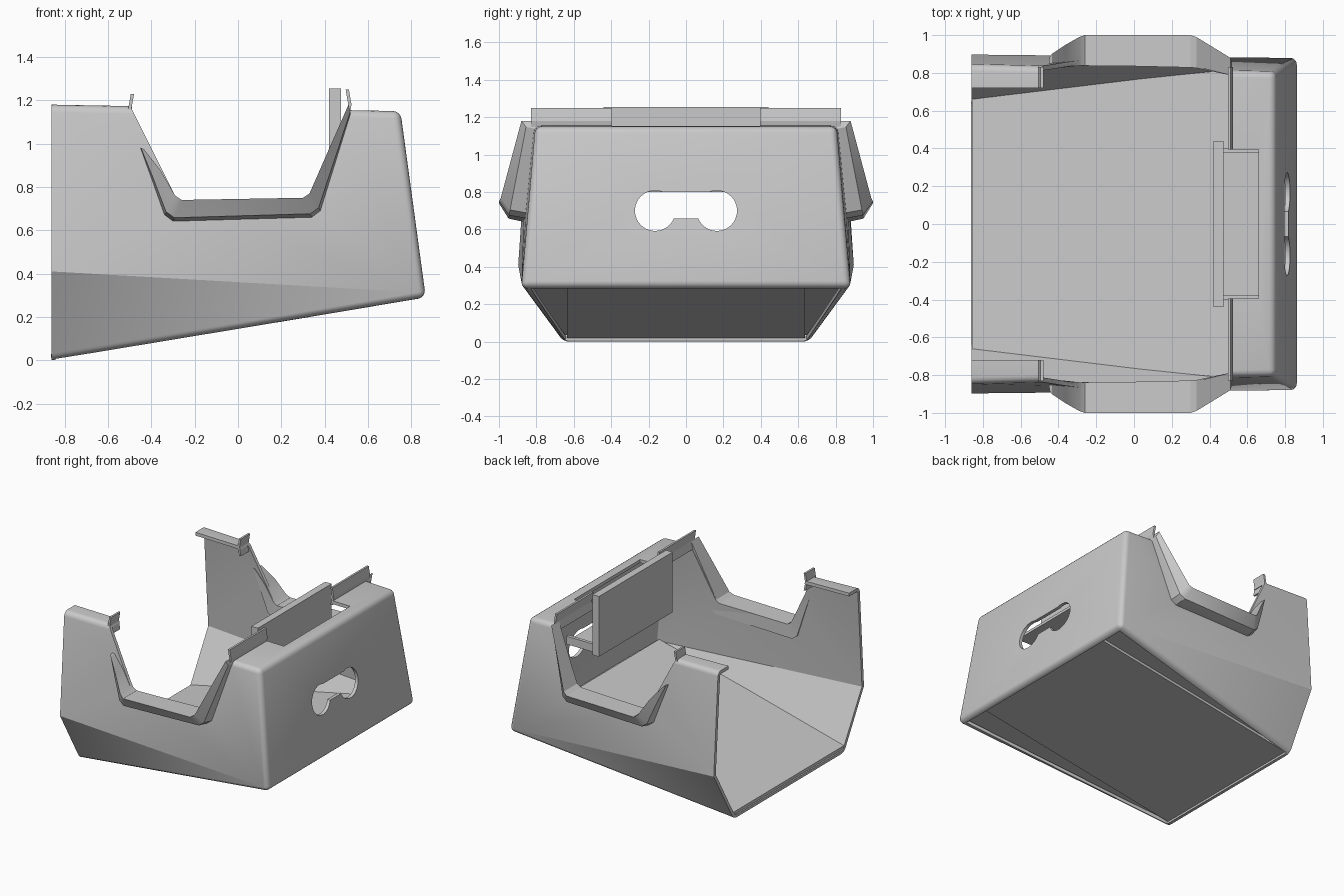
import bpy, bmesh
from math import sin, cos, radians

if "Cube" in bpy.data.objects:
    bpy.data.objects.remove(bpy.data.objects["Cube"])

grey = bpy.data.materials.new("plain_grey")
grey.use_nodes = True
COLOR = (0.59, 0.59, 0.59, 1)
grey.diffuse_color = COLOR
grey.node_tree.nodes["Principled BSDF"].inputs["Base Color"].default_value = COLOR
SIDES = (("left", 1), ("right", -1))


def finish(name, bm):
    bmesh.ops.recalc_face_normals(bm, faces=bm.faces)
    mesh = bpy.data.meshes.new(name)
    bm.to_mesh(mesh)
    bm.free()
    mesh.materials.append(grey)
    ob = bpy.data.objects.new(name, mesh)
    bpy.context.collection.objects.link(ob)
    return ob


def activate(ob):
    bpy.ops.object.select_all(action="DESELECT")
    ob.select_set(True)
    bpy.context.view_layer.objects.active = ob


def loft(name, rings):
    """Closed solid through matching rings of points."""
    bm = bmesh.new()
    rows = [[bm.verts.new(p) for p in ring] for ring in rings]
    for a, b in zip(rows, rows[1:]):
        for i in range(len(a)):
            j = (i + 1) % len(a)
            bm.faces.new((a[i], a[j], b[j], b[i]))
    bm.faces.new(rows[0])
    bm.faces.new(rows[-1])
    return finish(name, bm)


def box(name, x, y, z):
    return loft(name, [[(u, y[0], z[0]), (u, y[1], z[0]), (u, y[1], z[1]), (u, y[0], z[1])]
                       for u in x])


def slab(name, x, half_widths, heights):
    """Trapezoid plate parallel to the sloping bottom, at heights above it."""
    a, b = half_widths
    plan = [(x[0], -a), (x[1], -b), (x[1], b), (x[0], a)]
    return loft(name, [[(u, v, 0.168 * (u + 0.86) + h) for u, v in plan] for h in heights])


def cut(target, cutter):
    cutter.hide_render = True
    mod = target.modifiers.new("cut", "BOOLEAN")
    mod.operation = "DIFFERENCE"
    mod.solver = "EXACT"
    mod.object = cutter
    activate(target)
    bpy.ops.object.modifier_apply(modifier=mod.name)
    bpy.data.objects.remove(cutter)


# Tapered outer shell, open at the left end
bm = bmesh.new()
half = {"top": (-0.86, 0.845, 1.18), "mid": (-0.86, 0.897, 0.41), "low": (-0.86, 0.66, 0),
        "end_top": (0.75, 0.805, 1.15), "end_low": (0.867, 0.88, 0.29)}
L = {k: bm.verts.new(p) for k, p in half.items()}
R = {k: bm.verts.new((p[0], -p[1], p[2])) for k, p in half.items()}
for s in (L, R):
    bm.faces.new((s["top"], s["mid"], s["end_low"], s["end_top"]))
    bm.faces.new((s["mid"], s["low"], s["end_low"]))
for a, b in (("top", "end_top"), ("end_top", "end_low"), ("end_low", "low")):
    bm.faces.new((L[a], L[b], R[b], R[a]))
bmesh.ops.recalc_face_normals(bm, faces=bm.faces)
rounded = [e for e in bm.edges if not e.is_boundary
           and not (L["mid"] in e.verts or R["mid"] in e.verts)]
bmesh.ops.bevel(bm, geom=rounded, offset=0.035, segments=4, profile=0.5, affect="EDGES")
shell = finish("shell", bm)
activate(shell)
wall = shell.modifiers.new("wall", "SOLIDIFY")
wall.thickness = 0.025
wall.offset = -1
bpy.ops.object.modifier_apply(modifier="wall")

# Open top and the channel across both side walls
cut(shell, box("top_cutter", (-1.0, -0.3), (-0.72, 0.72), (0.9, 1.4)))
channel = [(-0.5, 1.4), (-0.49, 1.16), (-0.29, 0.76), (-0.26, 0.74),
           (0.30, 0.75), (0.33, 0.77), (0.515, 1.15), (0.52, 1.4)]
cut(shell, loft("channel_cutter", [[(x, y, z) for x, z in channel] for y in (-1.2, 1.2)]))
cut(shell, box("pocket_cutter", (0.45, 0.66), (-0.395, 0.395), (1.0, 1.4)))

# Double round opening in the end wall
arc = [radians(68 + 270 * i / 28) for i in range(29)]
outline = [(-0.165 + 0.108 * cos(a), 0.70 + 0.108 * sin(a)) for a in arc]
outline += [(-y, z) for y, z in reversed(outline)]
cut(shell, loft("hole_cutter", [[(x, y, z) for y, z in outline] for x in (0.6, 1.0)]))

# Bottom opened inside a narrow rim, with a recessed base and the floor above it
cut(shell, slab("bottom_cutter", (-0.84, 0.825), (0.645, 0.83), (-0.1, 0.034)))
slab("base", (-0.855, 0.835), (0.635, 0.635), (0.015, 0.04))
slab("floor", (-0.858, 0.82), (0.675, 0.85), (0.035, 0.05))

# Flared lips around the channel, pointed at their free end
stations = [  # rim x, rim z, rim y, root x, root z, root y
    (-0.435, 0.975, 0.90, -0.45, 0.98, 0.85),
    (-0.36, 0.88, 0.95, -0.40, 0.84, 0.857),
    (-0.29, 0.76, 0.99, -0.34, 0.67, 0.865),
    (-0.26, 0.74, 1.00, -0.30, 0.64, 0.865),
    (0.30, 0.75, 1.00, 0.34, 0.66, 0.86),
    (0.33, 0.77, 0.99, 0.38, 0.69, 0.86),
    (0.51, 1.18, 0.88, 0.52, 1.14, 0.815)]
lips = []
for side, s in SIDES:
    rings = []
    for x, z, y, u, w, v in stations:
        belly = (u + 0.15 * (x - u), s * (v + 0.62 * (y - v)), w + 0.18 * (z - w))
        inner = s * (v - 0.027)
        rings.append([(x, inner, z), (x, s * y, z), belly, (u, s * v, w), (u, inner, w)])
    lips.append(loft(side + "_lip", rings))

# Upright tabs at the channel ends
for side, s in SIDES:
    for n, x, y0, z in (("small_tab", -0.495, 0.72, 1.10), ("long_tab", 0.512, 0.395, 1.12)):
        bend = [(x, z), (x + 0.012, z + 0.06), (x, z + 0.13),
                (x - 0.015, z + 0.13), (x - 0.003, z + 0.06), (x - 0.015, z)]
        if n == "small_tab":
            bend = [(2 * x - u, w) for u, w in bend]
        loft(side + "_" + n, [[(u, s * y, w) for u, w in bend] for y in (y0, 0.83)])

# Upright panel with the shallow tray behind it
box("panel", (0.42, 0.475), (-0.44, 0.44), (0.80, 1.255))
box("tray", (0.475, 0.72), (-0.40, 0.40), (0.80, 0.82))
for side, s in SIDES:
    box(side + "_tray_rim", (0.475, 0.72), sorted((s * 0.375, s * 0.40)), (0.82, 0.86))

# Smooth the rounded parts, keeping sharp edges
for ob in [shell] + lips:
    activate(ob)
    bpy.ops.object.shade_smooth_by_angle(angle=radians(30))
